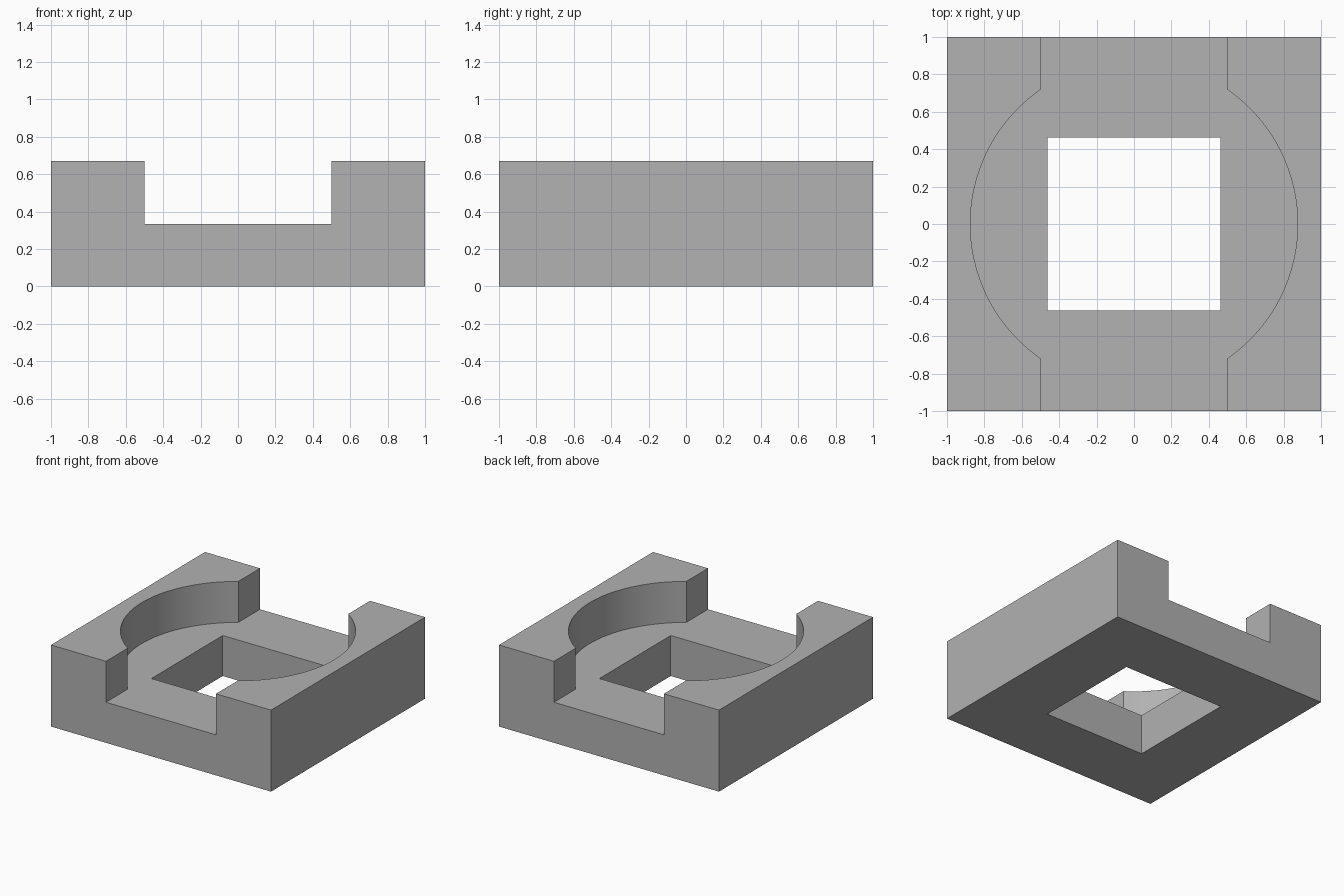
import bpy, bmesh, math

if "Cube" in bpy.data.objects:
    bpy.data.objects.remove(bpy.data.objects["Cube"], do_unlink=True)

HEIGHT, FLOOR = 0.67, 0.333
CHANNEL, RADIUS, HOLE = 0.5, 0.875, 0.463
OVER = 0.2      # how far cutters reach past the block
SEGMENTS = 48   # steps per arc

grey = bpy.data.materials.new("plain grey")
grey.use_nodes = True
colour = (0.445, 0.445, 0.445, 1)
grey.diffuse_color = colour
grey.node_tree.nodes["Principled BSDF"].inputs["Base Color"].default_value = colour


def prism(name, outline, z0, z1):
    """Extrude a counter-clockwise outline from z0 to z1."""
    bm = bmesh.new()
    face = bm.faces.new([bm.verts.new((x, y, z0)) for x, y in outline])
    top = bmesh.ops.extrude_face_region(bm, geom=[face])["geom"]
    verts = [v for v in top if isinstance(v, bmesh.types.BMVert)]
    bmesh.ops.translate(bm, vec=(0, 0, z1 - z0), verts=verts)
    bmesh.ops.recalc_face_normals(bm, faces=bm.faces)
    mesh = bpy.data.meshes.new(name)
    bm.to_mesh(mesh)
    bm.free()
    mesh.materials.append(grey)
    obj = bpy.data.objects.new(name, mesh)
    bpy.context.collection.objects.link(obj)
    return obj


def square(h):
    return [(-h, -h), (h, -h), (h, h), (-h, h)]


# Solid block
block = prism("holder_block", square(1), 0, HEIGHT)

# Recess outline: straight channel front to back, widened by a round pocket
half = math.acos(CHANNEL / RADIUS)
arc = [(RADIUS * math.cos(a), RADIUS * math.sin(a))
       for a in (half * (2 * i / SEGMENTS - 1) for i in range(SEGMENTS + 1))]
end = 1 + OVER
right_side = [(CHANNEL, -end)] + arc + [(CHANNEL, end)]
recess = right_side + [(-x, -y) for x, y in right_side]

# Cut the recess and the square through-hole
cutters = [prism("recess_cutter", recess, FLOOR, HEIGHT + OVER),
           prism("hole_cutter", square(HOLE), -OVER, HEIGHT + OVER)]
bpy.ops.object.select_all(action="DESELECT")
block.select_set(True)
bpy.context.view_layer.objects.active = block
for cutter in cutters:
    cutter.hide_render = True
    mod = block.modifiers.new(cutter.name, "BOOLEAN")
    mod.operation, mod.solver, mod.object = "DIFFERENCE", "EXACT", cutter
    bpy.ops.object.modifier_apply(modifier=mod.name)
    bpy.data.objects.remove(cutter, do_unlink=True)

# Smooth pocket wall, crisp edges elsewhere
bpy.ops.object.shade_smooth_by_angle(angle=math.radians(30))
